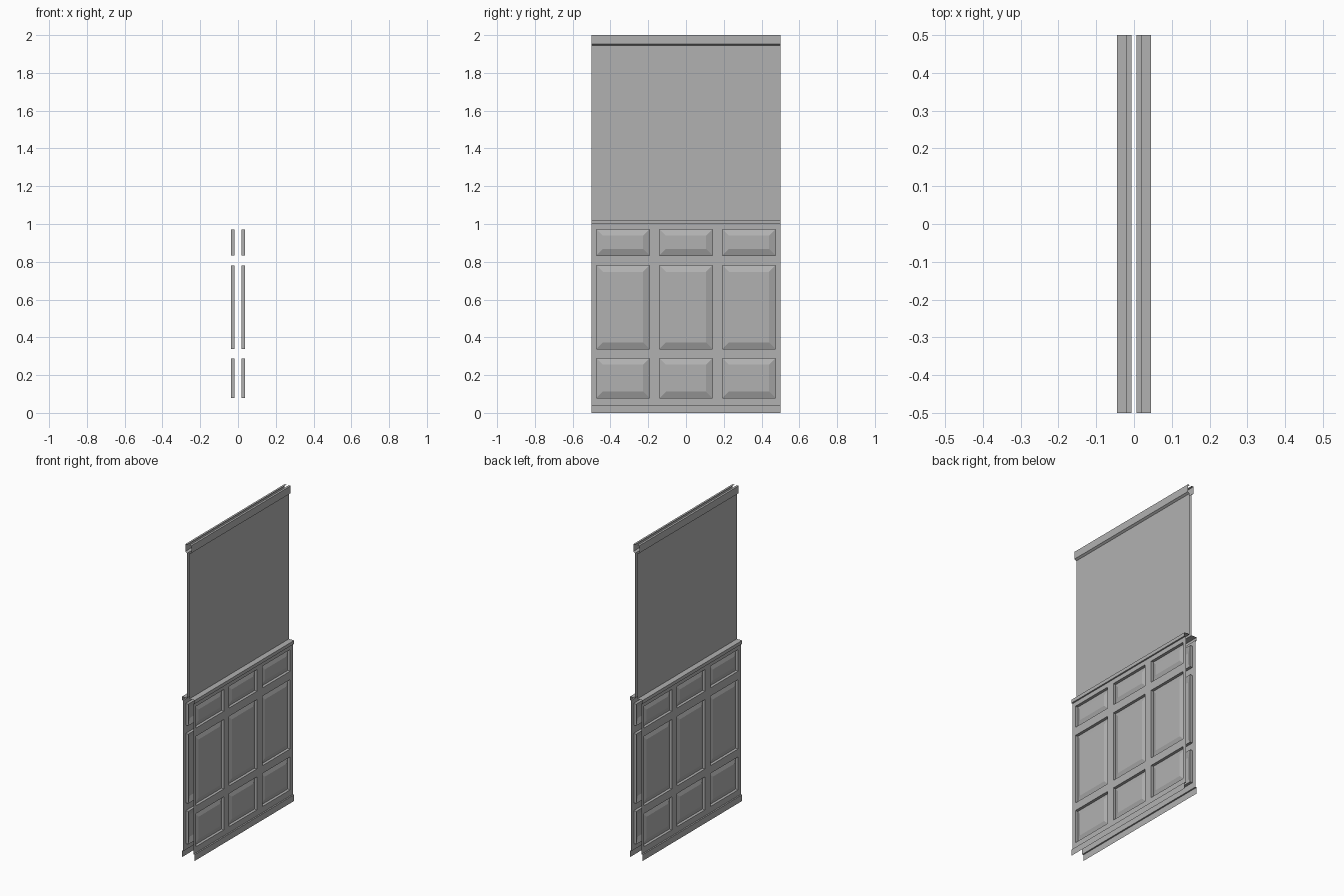
import bpy, bmesh

if "Cube" in bpy.data.objects:
    bpy.data.objects.remove(bpy.data.objects["Cube"])

FACE = 0.036      # wainscot face, distance from centre plane
RECESS = 0.018    # depth plane at the foot of each panel
FIELD = 0.031     # raised centre of each panel
BEVEL = 0.034

# Darker grey paint shared by every part
paint = bpy.data.materials.new("grey_paint")
paint.diffuse_color = (.44, .44, .44, 1)
paint.use_nodes = True
paint.node_tree.nodes["Principled BSDF"].inputs["Base Color"].default_value = paint.diffuse_color


def finish(name, bm):
    bmesh.ops.remove_doubles(bm, verts=bm.verts, dist=1e-5)
    me = bpy.data.meshes.new(name)
    bm.to_mesh(me)
    bm.free()
    me.materials.append(paint)
    ob = bpy.data.objects.new(name, me)
    bpy.context.collection.objects.link(ob)
    m = ob.modifiers.new("both_sides", 'MIRROR')
    m.use_mirror_merge = False
    return ob


def quad(bm, pts):
    bm.faces.new([bm.verts.new(p) for p in pts])


def strip(name, profile):
    """Open sheet: an (x, z) profile swept along the wall length."""
    bm = bmesh.new()
    for (x0, z0), (x1, z1) in zip(profile, profile[1:]):
        quad(bm, [(x0, -.5, z0), (x0, .5, z0), (x1, .5, z1), (x1, -.5, z1)])
    return finish(name, bm)


def rect(x, y0, y1, z0, z1):
    return [(x, y0, z0), (x, y1, z0), (x, y1, z1), (x, y0, z1)]


def ring(bm, a, b):
    for i in range(4):
        j = (i + 1) % 4
        quad(bm, [a[i], a[j], b[j], b[i]])


# Skirting board at the floor, with a flat ledge
strip("skirting", [(.045, 0), (.045, .04), (FACE, .04)])

# Panelled lower wall: odd cells of the grid are raised-and-fielded panels
ys = [-.5, -.474, -.193, -.14, .14, .193, .474, .5]
zs = [.04, .079, .289, .339, .781, .834, .972, 1.0]
bm = bmesh.new()
for i in range(7):
    for j in range(7):
        y0, y1, z0, z1 = ys[i], ys[i + 1], zs[j], zs[j + 1]
        outer = rect(FACE, y0, y1, z0, z1)
        if i % 2 and j % 2:
            foot = rect(RECESS, y0, y1, z0, z1)
            field = rect(FIELD, y0 + BEVEL, y1 - BEVEL, z0 + BEVEL, z1 - BEVEL)
            ring(bm, outer, foot)
            ring(bm, foot, field)
            quad(bm, field)
        else:
            quad(bm, outer)
finish("wainscot_panels", bm)

# Chair rail with its flat top running back to the upper wall
strip("chair_rail", [(FACE, 1.0), (.045, 1.0), (.045, 1.022), (.008, 1.022)])

# Plain upper wall
strip("upper_wall", [(.008, 1.022), (.008, 1.945)])

# Crown moulding
strip("crown_moulding", [(.008, 1.945), (.021, 1.953), (.021, 2.0), (.007, 2.0)])
